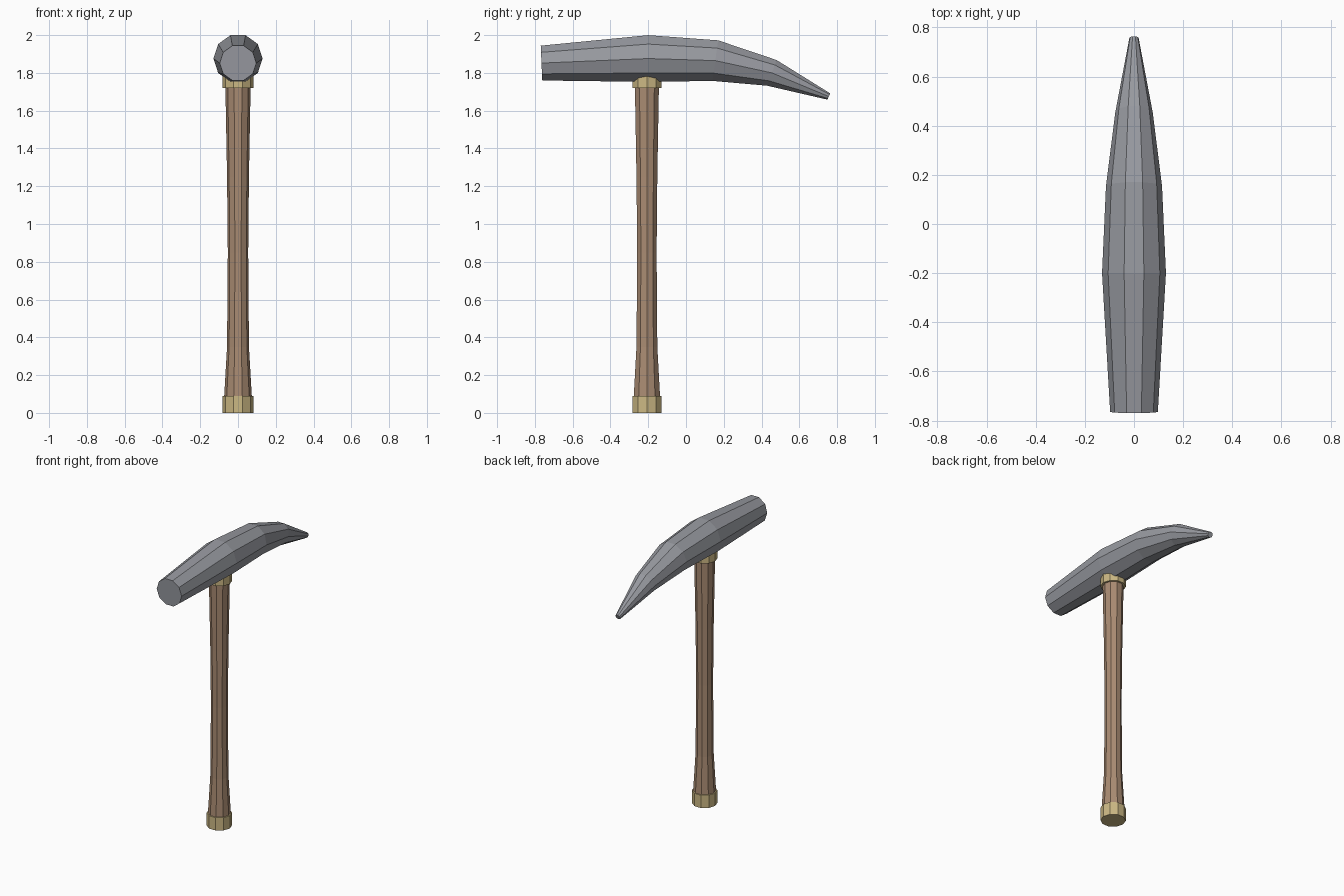
import bpy, bmesh
from math import sin, cos, pi, radians
from mathutils import Vector

cube = bpy.data.objects.get("Cube")
if cube:
    bpy.data.objects.remove(cube, do_unlink=True)

SIDES = 10
HANDLE_Y = -0.207


def material(name, rgb):
    mat = bpy.data.materials.new(name)
    mat.use_nodes = True
    color = (*rgb, 1)
    mat.diffuse_color = color
    mat.node_tree.nodes["Principled BSDF"].inputs["Base Color"].default_value = color
    return mat


steel = material("steel_grey", (0.31, 0.32, 0.35))
wood = material("brown_wood", (0.40, 0.26, 0.17))
brass = material("pale_brass", (0.60, 0.48, 0.23))


def loft(name, rings, mat):
    """Skin ten-sided rings, each given as centre, radius and second axis."""
    bm = bmesh.new()
    loops = []
    for centre, radius, axis in rings:
        loops.append([
            bm.verts.new(Vector(centre) + radius * (
                Vector((1, 0, 0)) * cos(2 * pi * i / SIDES)
                + Vector(axis) * sin(2 * pi * i / SIDES)))
            for i in range(SIDES)])
    for a, b in zip(loops, loops[1:]):
        for i in range(SIDES):
            j = (i + 1) % SIDES
            bm.faces.new((a[i], a[j], b[j], b[i]))
    bm.faces.new(loops[0])
    bm.faces.new(loops[-1])
    bmesh.ops.recalc_face_normals(bm, faces=bm.faces)
    mesh = bpy.data.meshes.new(name)
    bm.to_mesh(mesh)
    bm.free()
    mesh.materials.append(mat)
    obj = bpy.data.objects.new(name, mesh)
    bpy.context.collection.objects.link(obj)
    return obj


def turned(name, profile, mat):
    """Upright part from (height, radius) pairs."""
    return loft(name, [((0, HANDLE_Y, z), r, (0, 1, 0)) for z, r in profile], mat)


# Handle with a flared grip, its butt cap and the collar under the head
turned("handle", [(0.05, 0.074), (0.09, 0.073), (0.35, 0.058), (0.85, 0.054),
                  (1.25, 0.058), (1.74, 0.067)], wood)
turned("butt_cap", [(0, 0.081), (0.09, 0.081)], brass)
turned("collar", [(1.72, 0.081), (1.81, 0.081)], brass)

# Head from striking face to drooping pick tip: y, z, radius, lean in degrees
head = [(-0.765, 1.852, 0.097, -2.5), (-0.2, 1.876, 0.13, 0),
        (0.155, 1.865, 0.114, 8), (0.455, 1.80, 0.076, 20),
        (0.756, 1.675, 0.019, 25)]
loft("hammer_head", [((0, y, z), r, (0, sin(radians(a)), cos(radians(a))))
                     for y, z, r, a in head], steel)
